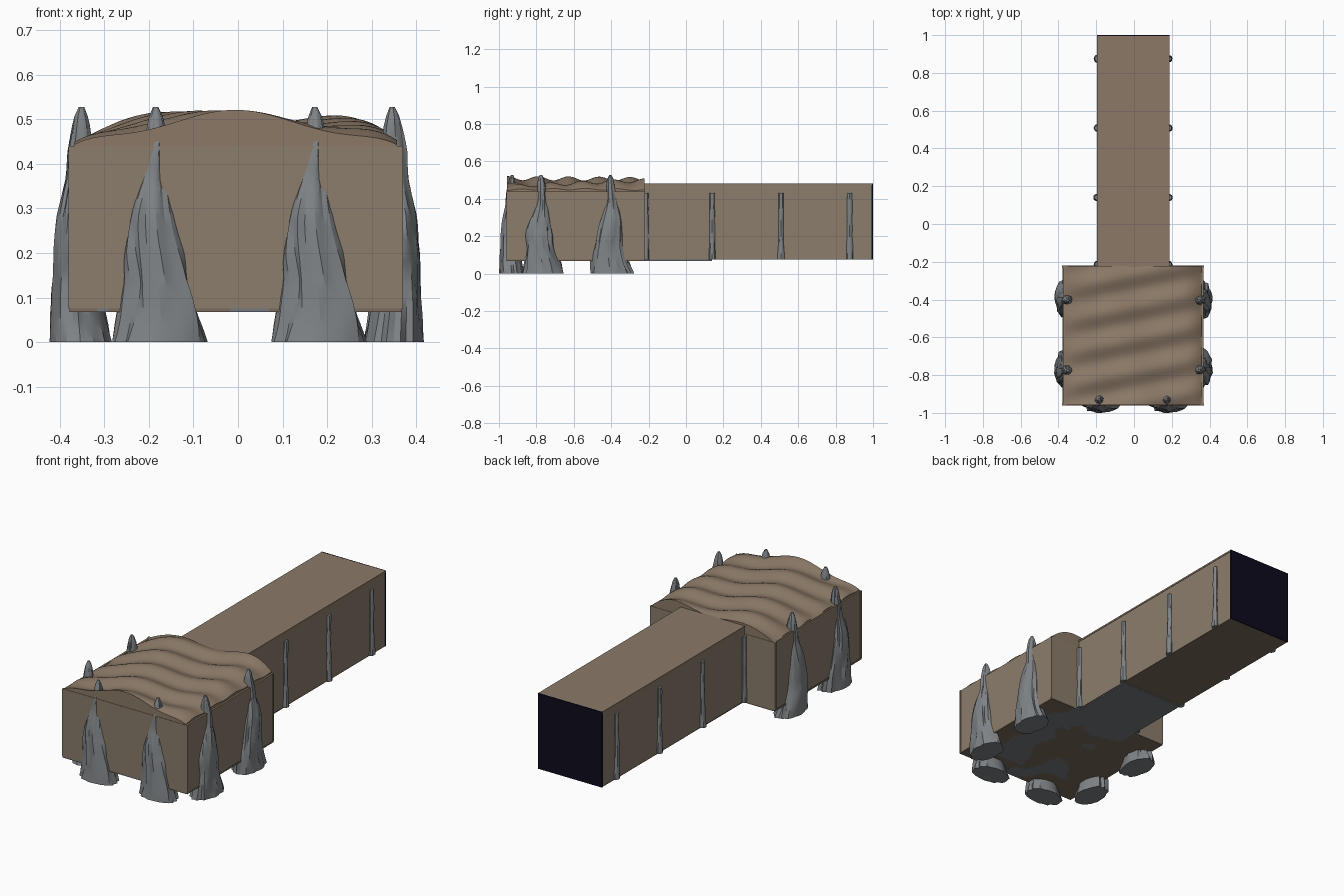
import bpy, bmesh, math
from mathutils import Vector, noise

if "Cube" in bpy.data.objects:
    bpy.data.objects.remove(bpy.data.objects["Cube"])


def material(name, hex_code):
    rgb = [int(hex_code[i:i + 2], 16) / 255 for i in (0, 2, 4)]
    lin = [c / 12.92 if c < 0.04045 else ((c + 0.055) / 1.055) ** 2.4 for c in rgb]
    m = bpy.data.materials.new(name)
    m.diffuse_color = (*lin, 1)
    m.use_nodes = True
    m.node_tree.nodes["Principled BSDF"].inputs["Base Color"].default_value = m.diffuse_color
    return m


WALL = material("wall tan", "8B7D6B")
ROOF = material("roof brown", "8B7967")
ROCK = material("rock grey", "808487")
FLOOR = material("floor brown", "7A6B5D")
STONE = material("floor grey", "757A7E")
DARK = material("dark opening", "0C0A1C")


def finish(bm, name, mats, angle=None):
    bmesh.ops.recalc_face_normals(bm, faces=bm.faces)
    me = bpy.data.meshes.new(name)
    bm.to_mesh(me)
    bm.free()
    for m in mats:
        me.materials.append(m)
    ob = bpy.data.objects.new(name, me)
    bpy.context.collection.objects.link(ob)
    if angle:
        bpy.ops.object.select_all(action='DESELECT')
        ob.select_set(True)
        bpy.context.view_layer.objects.active = ob
        bpy.ops.object.shade_smooth_by_angle(angle=math.radians(angle))
    return ob


def box(name, x, y, z, mat):
    bm = bmesh.new()
    bmesh.ops.create_cube(bm, size=1)
    for v in bm.verts:
        for i, (a, b) in enumerate((x, y, z)):
            v.co[i] = a if v.co[i] < 0 else b
    return finish(bm, name, [mat])


def lerp_rows(rows, z):
    for a, b in zip(rows, rows[1:]):
        if z <= b[0]:
            t = (z - a[0]) / (b[0] - a[0])
            return [p + (q - p) * t for p, q in zip(a, b)]
    return rows[-1]


# Chamber walls
box("chamber_front_wall", (-.38, .37), (-.96, -.95), (.075, .44), WALL)
box("chamber_left_wall", (-.375, -.365), (-.955, -.22), (.075, .44), WALL)
box("chamber_right_wall", (.357, .367), (-.955, -.22), (.075, .44), WALL)
box("chamber_back_wall_left", (-.38, -.195), (-.23, -.22), (.075, .44), WALL)
box("chamber_back_wall_right", (.185, .37), (-.23, -.22), (.075, .44), WALL)


# Rippled roof with a skirt around its edge
def roof_height(x, y):
    env = 1 - abs(x / .37) ** 5
    d = y + .955
    return (.44 + .052 * env + (.3 + .7 * env) *
            (.018 * math.cos(2 * math.pi * x / .46 + 3.5 * d) * (1 - .3 * d)
             + .011 * math.cos(2 * math.pi * (d - .2 * x) / .172)))


bm = bmesh.new()
bmesh.ops.create_grid(bm, x_segments=48, y_segments=56, size=1)
for v in bm.verts:
    x, y = v.co.x * .362, -.59 + v.co.y * .368
    v.co = (x - .005, y, roof_height(x, y))
edges = [e for e in bm.edges if e.is_boundary]
skirt = bmesh.ops.extrude_edge_only(bm, edges=edges)["geom"]
for v in skirt:
    if isinstance(v, bmesh.types.BMVert):
        v.co.z = .42
finish(bm, "chamber_roof", [ROOF], 40)

# Corridor shell
box("corridor_left_wall", (-.195, -.185), (-.23, .995), (.078, .475), WALL)
box("corridor_right_wall", (.175, .185), (-.23, .995), (.078, .475), WALL)
box("corridor_ceiling", (-.197, .187), (-.23, .995), (.473, .482), ROOF)
box("corridor_floor", (-.195, .185), (-.22, .995), (.074, .08), FLOOR)
box("corridor_end", (-.197, .187), (.993, 1), (.074, .482), DARK)
box("corridor_floor_stone", (-.19, .18), (-.23, .14), (.068, .076), STONE)

# Chamber floor with patches of stone showing through
bm = bmesh.new()
bmesh.ops.create_grid(bm, x_segments=60, y_segments=60, size=1)
for v in bm.verts:
    v.co = (-.005 + v.co.x * .373, -.59 + v.co.y * .37, .068)
for f in bm.faces:
    c = f.calc_center_median()
    n = noise.noise(Vector((c.x * 8, c.y * 6, 3.3)))
    near_door = abs(c.x) < .19 and c.y > -.32 + .15 * n
    strip = abs(c.x - .16) < .09 + .15 * n and c.y > -.85
    if near_door or strip or (n > .33 and abs(c.x) < .32):
        f.material_index = 1
geom = bmesh.ops.extrude_face_region(bm, geom=bm.faces[:])["geom"]
for v in geom:
    if isinstance(v, bmesh.types.BMVert):
        v.co.z = .076
finish(bm, "chamber_floor", [FLOOR, STONE])

# Rock spire profile: height, half width, inner and outer reach from the wall
SPIRE = [(0, .107, -.095, .04), (.07, .09, -.08, .036), (.14, .074, -.07, .032),
         (.2, .07, -.065, .031), (.28, .056, -.06, .024), (.33, .043, -.06, .014),
         (.37, .03, -.058, .004), (.43, .025, -.055, .001), (.48, .021, -.05, -.008),
         (.512, .014, -.042, -.016), (.527, .006, -.036, -.024)]


def spire(name, pos, normal, seed, shift=0):
    n = Vector((*normal, 0))
    t = Vector((-n.y, n.x, 0))
    bm = bmesh.new()
    rings, sides = [], 28
    for k in range(27):
        z = .527 * k / 26
        _, hw, vin, vout = lerp_rows(SPIRE, z)
        mid, rv = (vin + vout) / 2 + shift, (vout - vin) / 2
        sway = .012 * math.sin(z * 13 + seed) * min(1, (.527 - z) * 4)
        ring = []
        for s in range(sides):
            a = 2 * math.pi * s / sides
            c, d = math.cos(a), math.sin(a)
            w = noise.noise(Vector((c * 3 + seed * 5, d * 3, z * 6)))
            w += .6 * noise.noise(Vector((c * 7 + seed * 3, d * 7, z * 9)))
            r, rn = 1 + .2 * w, 1 + .14 * w
            p = Vector((*pos, z)) + t * (c * hw * r + sway) + n * (mid + d * rv * rn)
            ring.append(bm.verts.new(p))
        rings.append(ring)
    for a, b in zip(rings, rings[1:]):
        for s in range(sides):
            q = (s + 1) % sides
            bm.faces.new((a[s], a[q], b[q], b[s]))
    bm.faces.new(rings[0])
    bm.faces.new(rings[-1])
    finish(bm, name, [ROCK], 24)


for i, x in enumerate((-.185, .172)):
    spire(f"front_rock_{i + 1}", (x, -.96), (0, -1), 1.0)
for i, y in enumerate((-.775, -.405)):
    spire(f"right_rock_{i + 1}", (.368, y), (1, 0), 2.0 + i, .008)
    spire(f"left_rock_{i + 1}", (-.376, y), (-1, 0), 4.0 + i, .005)


# Slim ribs along the corridor walls
def rib(name, x, y, side, seed):
    bm = bmesh.new()
    rings = []
    for k in range(15):
        z = .076 + .354 * k / 14
        w = .02 - .006 * min(1, k / 5)
        ring = []
        for s in range(10):
            a = 2 * math.pi * s / 10
            r = w * (1 + .2 * noise.noise(Vector((math.cos(a) * 2, seed, z * 20))))
            ring.append(bm.verts.new((x + side * .002 + r * .85 * math.cos(a),
                                      y + r * math.sin(a), z)))
        rings.append(ring)
    for a, b in zip(rings, rings[1:]):
        for s in range(10):
            q = (s + 1) % 10
            bm.faces.new((a[s], a[q], b[q], b[s]))
    bm.faces.new(rings[0])
    bm.faces.new(rings[-1])
    finish(bm, name, [ROCK], 35)


for i, y in enumerate((-.215, .14, .508, .875)):
    rib(f"left_rib_{i + 1}", -.195, y, -1, i * 2.3)
    rib(f"right_rib_{i + 1}", .185, y, 1, i * 2.3 + 1)
